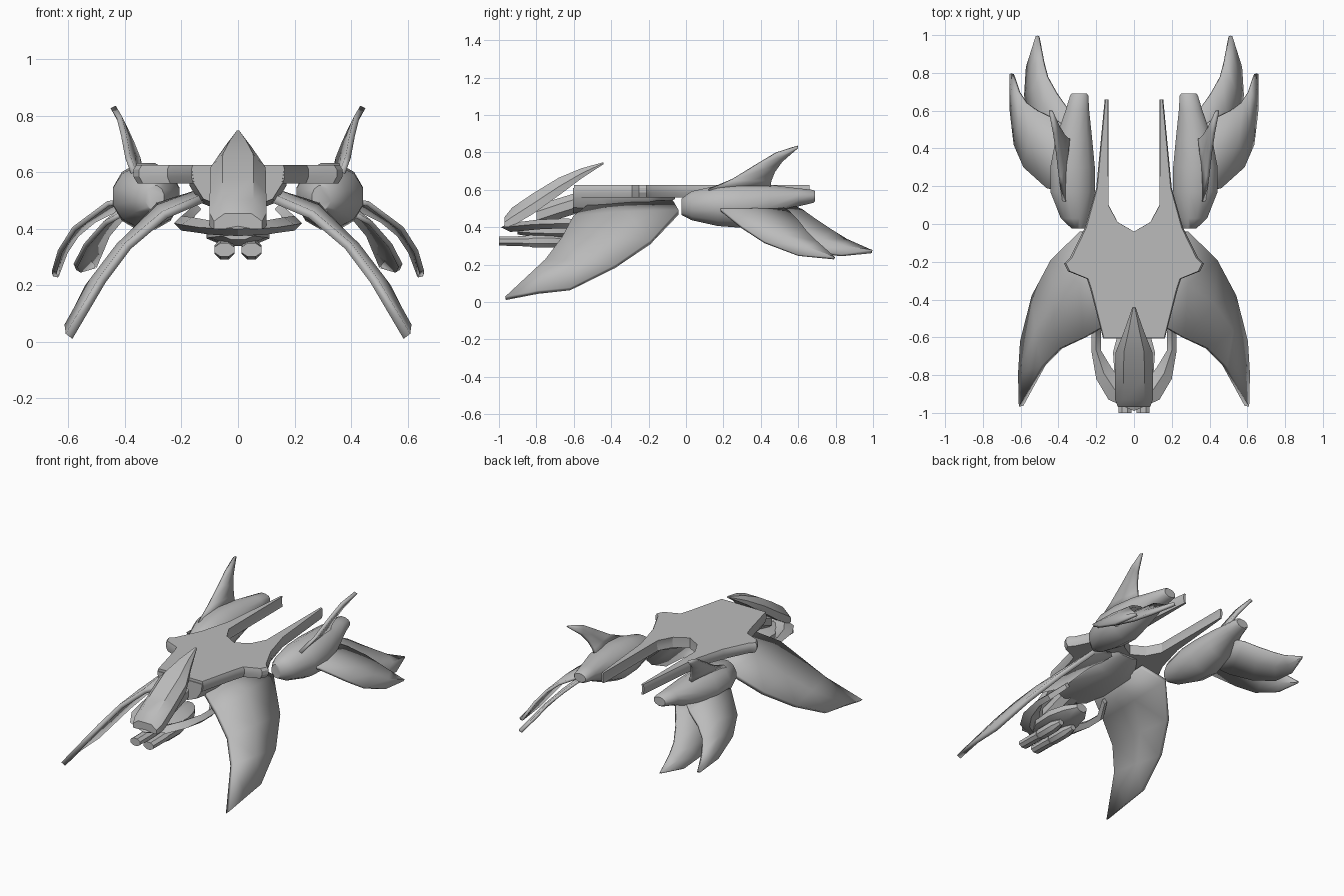
import bpy
import bmesh
import math
from mathutils import Vector

cube = bpy.data.objects.get("Cube")
if cube:
    bpy.data.objects.remove(cube, do_unlink=True)

grey = bpy.data.materials.new("plain_grey")
grey.use_nodes = True
COLOUR = (0.5, 0.5, 0.5, 1)
grey.diffuse_color = COLOUR
grey.node_tree.nodes["Principled BSDF"].inputs["Base Color"].default_value = COLOUR


def finish(name, bm, mirrored=True, thickness=0, angle=35):
    """Turn a bmesh into a shaded object, optionally mirrored across x."""
    bmesh.ops.recalc_face_normals(bm, faces=bm.faces)
    mesh = bpy.data.meshes.new(name)
    bm.to_mesh(mesh)
    bm.free()
    mesh.materials.append(grey)
    obj = bpy.data.objects.new(name, mesh)
    bpy.context.scene.collection.objects.link(obj)
    if thickness:
        solid = obj.modifiers.new("thickness", "SOLIDIFY")
        solid.thickness = thickness
        solid.offset = 0
    if mirrored:
        obj.modifiers.new("mirror", "MIRROR")
    bpy.ops.object.select_all(action="DESELECT")
    obj.select_set(True)
    bpy.context.view_layer.objects.active = obj
    bpy.ops.object.shade_smooth_by_angle(angle=math.radians(angle))
    return obj


def loft(name, rings, mirrored=True, angle=35):
    """Skin a run of closed rings and cap both ends."""
    bm = bmesh.new()
    rows = [[bm.verts.new(p) for p in ring] for ring in rings]
    for a, b in zip(rows, rows[1:]):
        for i in range(len(a)):
            j = (i + 1) % len(a)
            bm.faces.new((a[i], a[j], b[j], b[i]))
    bm.faces.new(rows[0])
    bm.faces.new(rows[-1])
    return finish(name, bm, mirrored, angle=angle)


def oval(x, y, z, rx, rz, sides=12):
    turns = [math.tau * (i + 0.5) / sides for i in range(sides)]
    return [(x + rx * math.cos(t), y, z + rz * math.sin(t)) for t in turns]


def blade(name, leading, trailing, thickness, bulge=0.0):
    """Curved fin skinned between two edges, slightly arched along the chord."""
    bm = bmesh.new()
    rows = []
    for a, b in zip(leading, trailing):
        a, b = Vector(a), Vector(b)
        middle = (a + b) / 2 + Vector((bulge, 0, bulge))
        rows.append([bm.verts.new(p) for p in (a, middle, b)])
    for a, b in zip(rows, rows[1:]):
        for i in range(2):
            bm.faces.new((a[i], a[i + 1], b[i + 1], b[i]))
    return finish(name, bm, True, thickness)


# Flat upper deck with side points and two long rear prongs
half = [(0.165, -0.6), (0.23, -0.35), (0.25, -0.29), (0.35, -0.25), (0.37, -0.21),
        (0.34, -0.18), (0.28, -0.06), (0.26, -0.02), (0.2, 0.19), (0.155, 0.66),
        (0.142, 0.66), (0.14, 0.1), (0.09, 0.01), (0, -0.04)]
outline = half + [(-x, y) for x, y in reversed(half[:-1])]


def deck_ring(z, inset=1.0):
    return [(x * inset, y, z) for x, y in outline]


loft("upper_deck", [deck_ring(0.56, 0.96), deck_ring(0.585), deck_ring(0.61), deck_ring(0.627, 0.97)],
     False, 25)


# Rounded neck beneath the deck
def neck_ring(y, width, bottom):
    side = [(1, 0), (0.95, 0.4), (0.75, 0.8), (0.35, 1)]
    side += [(-x, d) for x, d in reversed(side)]
    return [(width * x, y, 0.61 + (bottom - 0.61) * d) for x, d in side]


loft("neck", [neck_ring(-0.605, 0.163, 0.48), neck_ring(-0.45, 0.18, 0.465),
              neck_ring(-0.2, 0.18, 0.48), neck_ring(-0.06, 0.1, 0.55)], False)


# Sloping canopy shield: flat centre, bevelled sides, pointed rear
def canopy_ring(y, width, top, bottom):
    return [(-width, y, bottom), (-width, y, (top + bottom) / 2), (-width * 0.55, y, top),
            (width * 0.55, y, top), (width, y, (top + bottom) / 2), (width, y, bottom)]


loft("canopy_shield", [canopy_ring(-0.97, 0.085, 0.455, 0.4), canopy_ring(-0.93, 0.1, 0.505, 0.405),
                       canopy_ring(-0.82, 0.1, 0.58, 0.47), canopy_ring(-0.68, 0.098, 0.665, 0.57),
                       canopy_ring(-0.56, 0.05, 0.715, 0.66), canopy_ring(-0.44, 0.008, 0.748, 0.738)], False)


# Lower jaw: curved arms meeting under the nose
def arm_ring(x, y, z, dx, dy, height):
    return [(x - dx, y - dy, z), (x, y, z - height), (x + dx, y + dy, z), (x, y, z + height)]


loft("jaw_arm", [arm_ring(0.15, -0.46, 0.47, 0.02, 0, 0.02), arm_ring(0.2, -0.56, 0.42, 0.024, 0, 0.025),
                 arm_ring(0.2, -0.67, 0.42, 0.026, 0, 0.026), arm_ring(0.16, -0.79, 0.415, 0.04, -0.03, 0.026),
                 arm_ring(0.1, -0.88, 0.405, 0.035, -0.05, 0.025), arm_ring(0, -0.94, 0.4, 0, -0.05, 0.025)])

# Faceted belly pod and gun cradle
loft("belly_pod", [oval(0, y, 0.385, w, h, 8) for y, w, h in
                   [(-0.9, 0.06, 0.025), (-0.82, 0.11, 0.04), (-0.68, 0.12, 0.05),
                    (-0.57, 0.09, 0.045), (-0.5, 0.04, 0.03)]], False)
loft("gun_casing", [oval(0.048, y, 0.327, r, r, 8) for y, r in
                    [(-0.86, 0.025), (-0.82, 0.038), (-0.7, 0.038), (-0.64, 0.02)]])
loft("gun_barrel", [oval(0.048, y, 0.326, 0.038, r, 8) for y, r in
                    [(-1, 0.026), (-0.9, 0.028), (-0.84, 0.032)]])
loft("neck_strut", [oval(0, y, z, 0.07, 0.06, 8) for y, z in [(-0.8, 0.46), (-0.68, 0.5), (-0.55, 0.54)]], False)

# Large drooping front wings
blade("front_wing",
      [(0.12, -0.52, 0.51), (0.26, -0.6, 0.45), (0.39, -0.66, 0.34), (0.48, -0.75, 0.22), (0.598, -0.965, 0.02)],
      [(0.12, -0.07, 0.53), (0.28, -0.04, 0.48), (0.43, -0.19, 0.32), (0.53, -0.38, 0.19), (0.59, -0.62, 0.07)],
      0.03, 0.008)

# Engine nacelles
loft("engine_nacelle", [oval(*s) for s in
                        [(0.295, -0.025, 0.51, 0.035, 0.045), (0.31, 0.03, 0.515, 0.08, 0.08),
                         (0.325, 0.17, 0.515, 0.122, 0.112), (0.325, 0.3, 0.515, 0.122, 0.122),
                         (0.318, 0.45, 0.535, 0.1, 0.095), (0.3, 0.6, 0.56, 0.065, 0.05),
                         (0.29, 0.68, 0.565, 0.05, 0.036), (0.29, 0.69, 0.565, 0.042, 0.028)]], angle=50)

# Upright fins on the nacelles
blade("upper_fin",
      [(0.37, 0.12, 0.6), (0.39, 0.25, 0.655), (0.405, 0.38, 0.735), (0.42, 0.48, 0.795), (0.442, 0.595, 0.832)],
      [(0.34, 0.45, 0.59), (0.355, 0.455, 0.65), (0.375, 0.475, 0.7), (0.4, 0.515, 0.755), (0.44, 0.6, 0.828)],
      0.02)

# Paired lower tail fins
blade("outer_tail_fin",
      [(0.38, 0.17, 0.5), (0.46, 0.19, 0.49), (0.58, 0.3, 0.4), (0.63, 0.42, 0.32), (0.65, 0.6, 0.25), (0.646, 0.79, 0.23)],
      [(0.34, 0.5, 0.51), (0.41, 0.55, 0.48), (0.51, 0.6, 0.43), (0.57, 0.64, 0.38), (0.61, 0.7, 0.32), (0.642, 0.795, 0.235)],
      0.018, 0.006)
blade("inner_tail_fin",
      [(0.38, 0.3, 0.47), (0.47, 0.36, 0.42), (0.54, 0.5, 0.34), (0.575, 0.68, 0.27), (0.565, 0.83, 0.25), (0.512, 0.99, 0.265)],
      [(0.31, 0.55, 0.52), (0.36, 0.62, 0.49), (0.41, 0.69, 0.44), (0.46, 0.78, 0.38), (0.48, 0.86, 0.33), (0.505, 0.995, 0.27)],
      0.018, 0.006)
